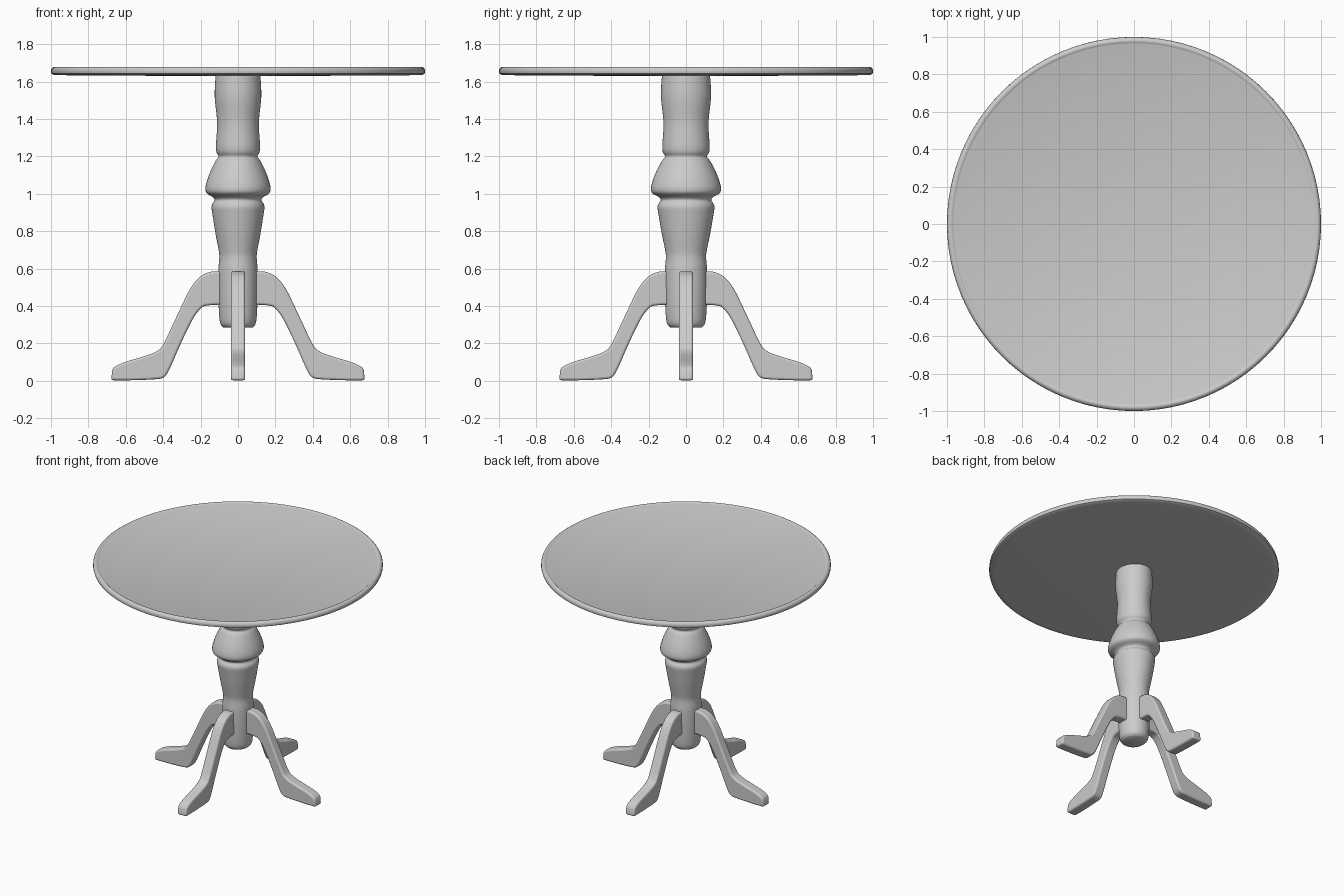
import bpy, bmesh, math
from mathutils import Matrix

if "Cube" in bpy.data.objects:
    bpy.data.objects.remove(bpy.data.objects["Cube"])


def spline(pts, n=4):
    """Smooth curve through the given 2D points."""
    out = []
    for i in range(len(pts) - 1):
        p0, p1, p2, p3 = pts[max(i - 1, 0)], pts[i], pts[i + 1], pts[min(i + 2, len(pts) - 1)]
        for k in range(n):
            t = k / n
            out.append(tuple(0.5 * (2 * b + (c - a) * t + (2 * a - 5 * b + 4 * c - d) * t * t
                                    + (3 * b - a - 3 * c + d) * t ** 3)
                             for a, b, c, d in zip(p0, p1, p2, p3)))
    return out + [pts[-1]]


def finish(bm, name, angle, bevel=0):
    bmesh.ops.recalc_face_normals(bm, faces=bm.faces)
    me = bpy.data.meshes.new(name)
    bm.to_mesh(me)
    bm.free()
    ob = bpy.data.objects.new(name, me)
    bpy.context.collection.objects.link(ob)
    bpy.ops.object.select_all(action='DESELECT')
    bpy.context.view_layer.objects.active = ob
    ob.select_set(True)
    bpy.ops.object.shade_smooth_by_angle(angle=math.radians(angle))
    if bevel:
        m = ob.modifiers.new("rounded_edges", 'BEVEL')
        m.width, m.segments = bevel, 3
        m.limit_method, m.angle_limit = 'ANGLE', math.radians(40)
    return ob


def lathe(name, profile, steps, angle, sx=1.0):
    bm = bmesh.new()
    vs = [bm.verts.new((r, 0, z)) for r, z in profile]
    es = [bm.edges.new(p) for p in zip(vs, vs[1:])]
    bmesh.ops.spin(bm, geom=vs + es, axis=(0, 0, 1), cent=(0, 0, 0),
                   angle=math.tau, steps=steps, use_duplicate=False)
    bmesh.ops.remove_doubles(bm, verts=bm.verts, dist=1e-5)
    bmesh.ops.scale(bm, vec=(sx, 1, 1), verts=bm.verts)
    return finish(bm, name, angle)


# Round top with a raised, rounded rim
lathe("table_top", [(0, 1.628), (0.95, 1.634), (0.985, 1.636), (0.997, 1.642), (1.0, 1.652),
                    (0.999, 1.664), (0.994, 1.673), (0.984, 1.679), (0.975, 1.679),
                    (0.968, 1.674), (0.965, 1.673), (0, 1.673)], 96, 40)

# Turned pedestal column, slightly narrower across x
column = [(0.128, 1.64), (0.134, 1.52), (0.12, 1.38), (0.127, 1.24), (0.112, 1.20),
          (0.130, 1.175), (0.163, 1.11), (0.184, 1.05), (0.186, 1.015), (0.172, 0.997),
          (0.145, 0.982), (0.135, 0.965), (0.148, 0.945), (0.152, 0.925), (0.147, 0.89),
          (0.130, 0.79), (0.110, 0.69), (0.108, 0.65), (0.113, 0.59), (0.113, 0.47),
          (0.109, 0.36), (0.101, 0.305), (0.082, 0.284)]
lathe("pedestal_column", [(0, 1.64)] + spline(column) + [(0, 0.284)], 48, 50, 0.93)

# Four splayed legs: side outline extruded to a flat board with rounded edges
upper = [(0.06, 0.585), (0.13, 0.585), (0.17, 0.575), (0.21, 0.55), (0.26, 0.485), (0.33, 0.34),
         (0.40, 0.195), (0.435, 0.158), (0.50, 0.132), (0.60, 0.102), (0.655, 0.078), (0.672, 0.06)]
lower = [(0.678, 0.003), (0.58, 0.003), (0.45, 0.008), (0.40, 0.017), (0.37, 0.055), (0.31, 0.19),
         (0.25, 0.315), (0.21, 0.375), (0.17, 0.402), (0.06, 0.408)]
outline = spline(upper) + spline(lower)
for i, side in enumerate(("right", "back", "left", "front")):
    bm = bmesh.new()
    face = bm.faces.new([bm.verts.new((x, -0.038, max(z, 0))) for x, z in outline])
    ext = bmesh.ops.extrude_face_region(bm, geom=[face], use_keep_orig=True)
    moved = [g for g in ext["geom"] if isinstance(g, bmesh.types.BMVert)]
    bmesh.ops.translate(bm, vec=(0, 0.076, 0), verts=moved)
    bmesh.ops.transform(bm, matrix=Matrix.Rotation(i * math.pi / 2, 4, 'Z'), verts=bm.verts)
    finish(bm, side + "_leg", 40, 0.012)
